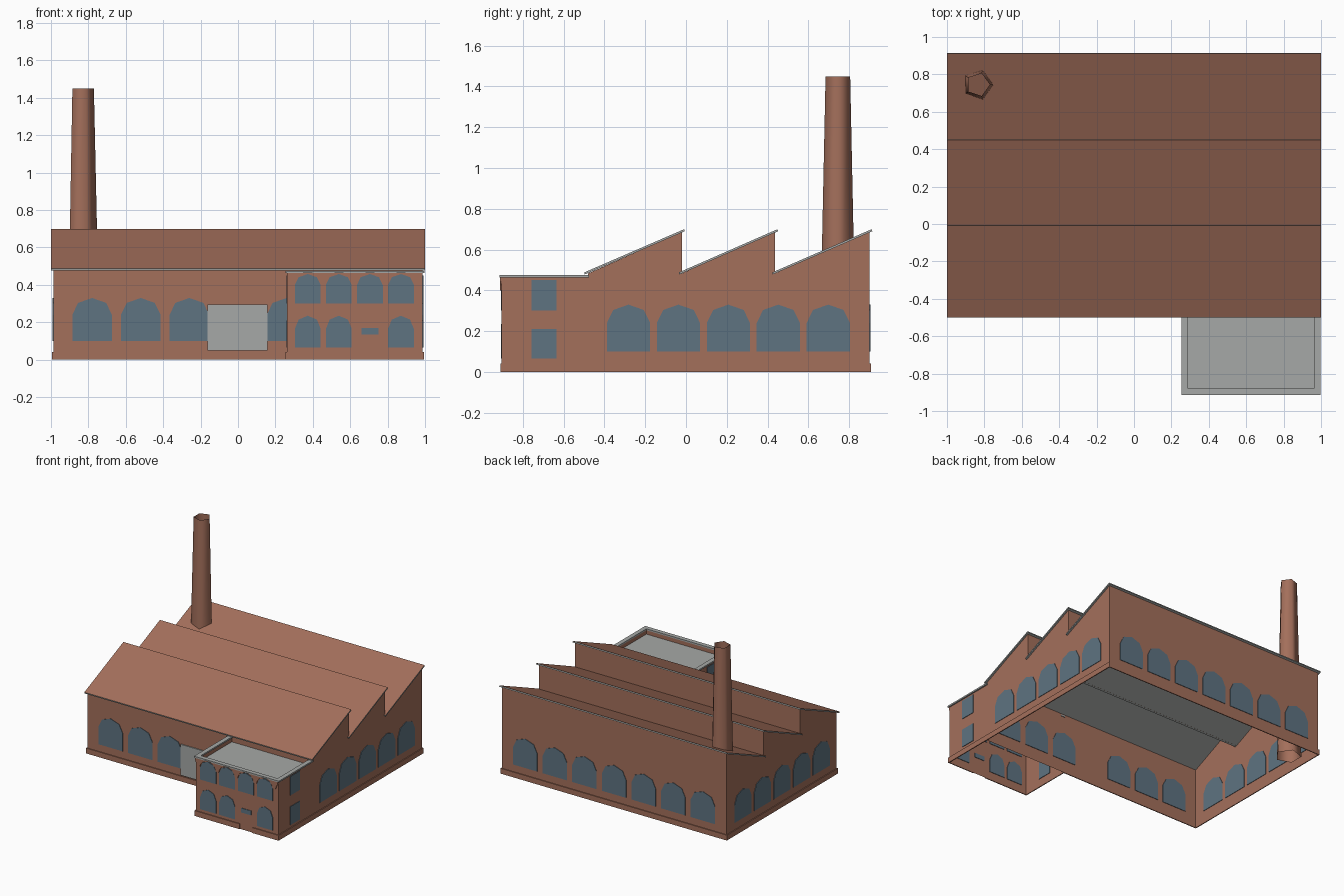
import bpy, bmesh, math

cube = bpy.data.objects.get("Cube")
if cube:
    bpy.data.objects.remove(cube, do_unlink=True)


def material(name, rgb):
    m = bpy.data.materials.new(name)
    m.use_nodes = True
    m.diffuse_color = (*rgb, 1)
    m.node_tree.nodes["Principled BSDF"].inputs["Base Color"].default_value = (*rgb, 1)
    return m


BRICK = material("brick brown", (0.37, 0.16, 0.105))
GLASS = material("window blue", (0.113, 0.172, 0.22))
GREY = material("light grey", (0.38, 0.395, 0.385))


def finish(name, bm, *mats, rule=None):
    bmesh.ops.recalc_face_normals(bm, faces=bm.faces[:])
    bm.normal_update()
    if rule:
        for f in bm.faces:
            f.material_index = rule(f)
    me = bpy.data.meshes.new(name)
    bm.to_mesh(me)
    bm.free()
    for m in mats:
        me.materials.append(m)
    ob = bpy.data.objects.new(name, me)
    bpy.context.collection.objects.link(ob)
    return ob


def add_box(bm, x0, x1, y0, y1, z0, z1):
    v = [bm.verts.new((x, y, z)) for z in (z0, z1) for x, y in ((x0, y0), (x1, y0), (x1, y1), (x0, y1))]
    bm.faces.new(v[:4])
    bm.faces.new(v[4:])
    for i in range(4):
        j = (i + 1) % 4
        bm.faces.new((v[i], v[j], v[4 + j], v[4 + i]))


def add_prism(bm, outline, across, a, b):
    """Extrude an outline of (u, z) points from a to b along the axis 'x' or 'y'."""
    def place(u, z, d):
        return (d, u, z) if across == "x" else (u, d, z)
    ends = [[bm.verts.new(place(u, z, d)) for u, z in outline] for d in (a, b)]
    for e in ends:
        bm.faces.new(e)
    n = len(outline)
    for i in range(n):
        j = (i + 1) % n
        bm.faces.new((ends[0][i], ends[0][j], ends[1][j], ends[1][i]))


def arch(centre, half, bottom, spring, rise):
    pts = [(centre - half, bottom), (centre + half, bottom)]
    for k in range(5):
        t = math.pi * k / 4
        pts.append((centre + half * math.cos(t), spring + rise * math.sin(t)))
    return pts


def rect(u0, u1, z0, z1):
    return [(u0, z0), (u1, z0), (u1, z1), (u0, z1)]


def plates(name, outlines, across, at, mat, thick=0.008):
    bm = bmesh.new()
    for o in outlines:
        add_prism(bm, o, across, at - thick / 2, at + thick / 2)
    return finish(name, bm, mat)


# Main dimensions
SIDE, FRONT, BACK = 0.987, -0.48, 0.9
ANNEX_LEFT, ANNEX_FRONT = 0.262, -0.904
LOW, HIGH = 0.483, 0.686
risers = [FRONT, -0.02, 0.437, BACK]

# Hall walls: sawtooth gables, front wall and risers, open below
bm = bmesh.new()
profile = [(FRONT, 0)]
for a, b in zip(risers, risers[1:]):
    profile += [(a, LOW), (b, HIGH)]
profile.append((BACK, 0))
gables = [[bm.verts.new((x, y, z)) for y, z in profile] for x in (-SIDE, SIDE)]
for g in gables:
    bm.faces.new(g)
for i in range(0, len(profile), 2):
    bm.faces.new((gables[0][i], gables[0][i + 1], gables[1][i + 1], gables[1][i]))
finish("hall_walls", bm, BRICK)

# Sloping roof sheets, brown on top with grey edges and undersides
for i, (a, b) in enumerate(((-0.497, -0.006), (-0.033, 0.452), (0.425, 0.914))):
    bm = bmesh.new()
    add_prism(bm, [(a, 0.478), (b, 0.69), (b - 0.003, 0.70), (a - 0.002, 0.488)], "x", -1, 1)
    finish("roof_sheet_%d" % (i + 1), bm, GREY, BRICK, rule=lambda f: int(f.normal.z > 0.5))

# Annex walls, with an inner parapet face above the recessed roof
bm = bmesh.new()
corners = [(ANNEX_LEFT, FRONT), (ANNEX_LEFT, ANNEX_FRONT), (SIDE, ANNEX_FRONT), (SIDE, FRONT)]
inner = [(ANNEX_LEFT + 0.02, FRONT), (ANNEX_LEFT + 0.02, ANNEX_FRONT + 0.02),
         (SIDE - 0.02, ANNEX_FRONT + 0.02), (SIDE - 0.02, FRONT)]
for path, base in ((corners, 0), (inner, 0.43)):
    for p, q in zip(path, path[1:]):
        bm.faces.new([bm.verts.new(c) for c in ((*p, base), (*q, base), (*q, 0.464), (*p, 0.464))])
finish("annex_walls", bm, BRICK)

bm = bmesh.new()
add_box(bm, ANNEX_LEFT + 0.002, SIDE - 0.002, ANNEX_FRONT + 0.006, FRONT, 0.42, 0.43)
finish("annex_roof", bm, GREY)

# Grey coping around the annex parapet
bm = bmesh.new()
x0, x1, y0, y1, w = 0.254, 0.998, -0.914, -0.476, 0.035
add_box(bm, x0, x1, y0, y0 + w, 0.463, 0.475)
add_box(bm, x0, x0 + w, y0 + w, y1, 0.463, 0.475)
add_box(bm, x1 - w, x1, y0 + w, y1, 0.463, 0.475)
finish("annex_coping", bm, GREY)

# Plinth strips, with a gap for the annex door
bm = bmesh.new()
t, h = 0.007, 0.042
add_box(bm, -SIDE - t, -SIDE, FRONT - t, BACK + t, 0, h)
add_box(bm, SIDE, SIDE + t, ANNEX_FRONT - t, BACK + t, 0, h)
add_box(bm, -SIDE, SIDE, BACK, BACK + t, 0, h)
add_box(bm, -SIDE, ANNEX_LEFT - t, FRONT - t, FRONT, 0, h)
add_box(bm, ANNEX_LEFT - t, ANNEX_LEFT, ANNEX_FRONT - t, FRONT, 0, h)
add_box(bm, ANNEX_LEFT, 0.65, ANNEX_FRONT - t, ANNEX_FRONT, 0, h)
add_box(bm, 0.76, SIDE, ANNEX_FRONT - t, ANNEX_FRONT, 0, h)
finish("plinth", bm, BRICK)

# Large arched hall windows
def hall_window(c):
    return arch(c, 0.106, 0.1, 0.24, 0.09)


bays = [0.26 * k for k in range(-3, 4)]
plates("front_windows", [hall_window(c) for c in bays if abs(c) > 0.1], "y", FRONT, GLASS)
plates("back_windows", [hall_window(c) for c in bays], "y", BACK, GLASS)
side_bays = [0.208 + 0.245 * k for k in range(-2, 3)]
for name, x in (("left_windows", SIDE), ("right_windows", -SIDE)):
    plates(name, [hall_window(c) for c in side_bays], "x", x, GLASS)

# Loading door
plates("loading_door", [rect(-0.163, 0.157, 0.05, 0.295)], "y", FRONT - 0.005, GREY)

# Annex windows
cols = [0.373 + 0.166 * k for k in range(4)]
upper = [arch(c, 0.069, 0.3, 0.4, 0.058) for c in cols]
lower = [arch(c, 0.069, 0.065, 0.165, 0.07) for c in cols if c != cols[2]]
door_light = [rect(0.66, 0.75, 0.135, 0.17)]
plates("annex_front_windows", upper + lower + door_light, "y", ANNEX_FRONT, GLASS)
for name, x in (("annex_left_windows", SIDE), ("annex_right_windows", ANNEX_LEFT)):
    plates(name, [rect(-0.757, -0.635, 0.3, 0.45), rect(-0.757, -0.635, 0.065, 0.21)], "x", x, GLASS)

# Flared corbels between the upper annex windows
flare = [(0.012, 0.4), (0.02, 0.425), (0.036, 0.447), (0.06, 0.463)]
corbels = []
for k in range(5):
    g = cols[0] + 0.166 * (k - 0.5)
    shape = [(g + u, z) for u, z in flare] + [(g - u, z) for u, z in reversed(flare)]
    corbels.append([(min(max(u, ANNEX_LEFT), SIDE), z) for u, z in shape])
plates("corbels", corbels, "y", ANNEX_FRONT - 0.004, BRICK)

# Tapered five-sided chimney, open at both ends
bm = bmesh.new()
rings = []
for r, z in ((0.0955, 0), (0.0635, 1.45)):
    rings.append([bm.verts.new((-0.834 + r * math.cos(math.tau * k / 5),
                                0.745 + r * math.sin(math.tau * k / 5), z)) for k in range(5)])
for k in range(5):
    j = (k + 1) % 5
    f = bm.faces.new((rings[0][k], rings[0][j], rings[1][j], rings[1][k]))
    f.smooth = True
finish("chimney", bm, BRICK)
